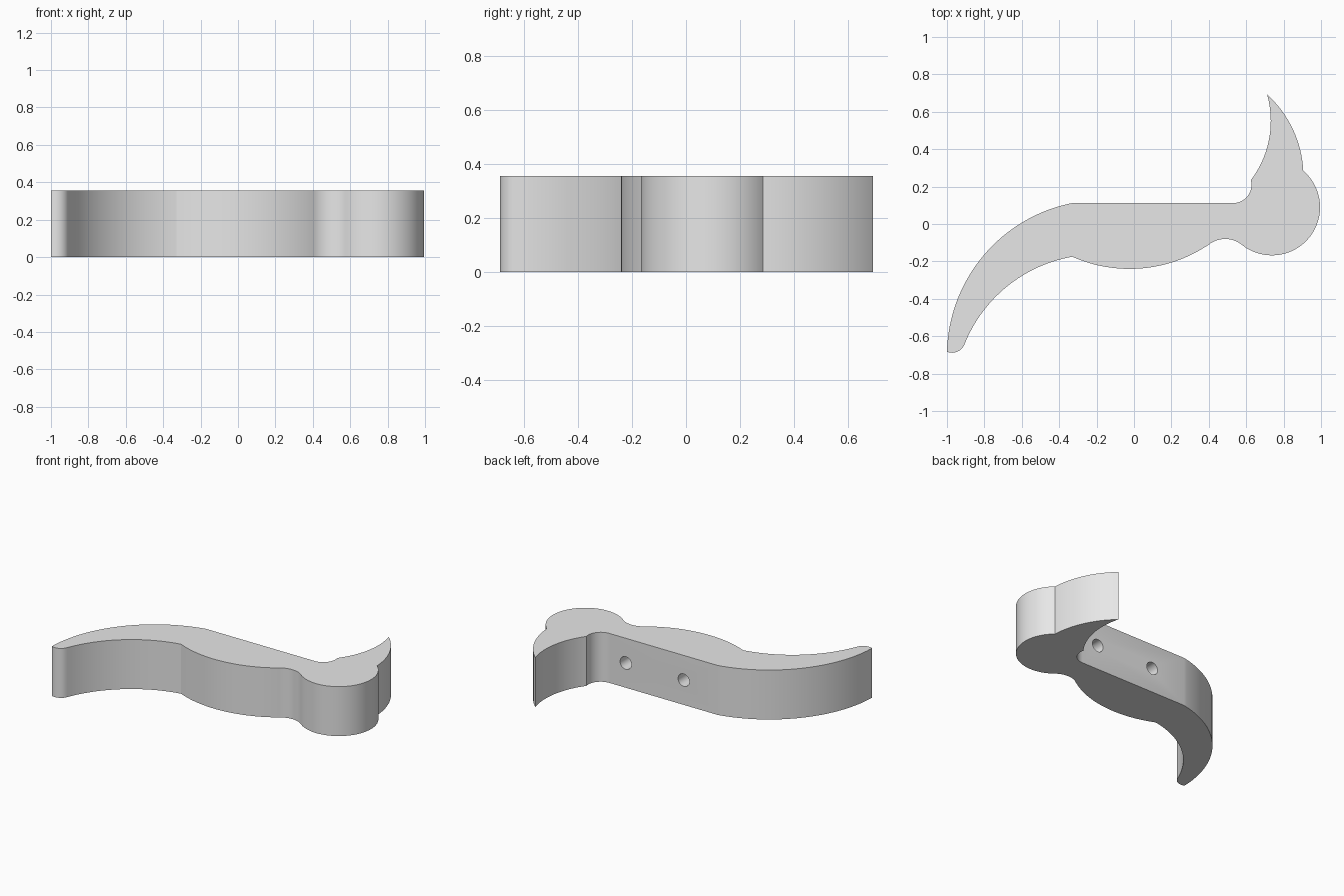
import bpy, bmesh, math
from mathutils import Vector

cube = bpy.data.objects.get("Cube")
if cube:
    bpy.data.objects.remove(cube, do_unlink=True)

HEIGHT = 0.355
TAU = math.tau


def arc(a, m, b, steps=24):
    """Points on the circle from a through m to b, leaving out b."""
    a, m, b = Vector(a), Vector(m), Vector(b)
    d = 2 * (a.x * (m.y - b.y) + m.x * (b.y - a.y) + b.x * (a.y - m.y))
    aa, mm, bb = a.length_squared, m.length_squared, b.length_squared
    c = Vector(((aa * (m.y - b.y) + mm * (b.y - a.y) + bb * (a.y - m.y)) / d,
                (aa * (b.x - m.x) + mm * (a.x - b.x) + bb * (m.x - a.x)) / d))
    start, mid, end = (math.atan2(p.y - c.y, p.x - c.x) for p in (a, m, b))
    sweep = (end - start) % TAU
    if (mid - start) % TAU > sweep:
        sweep -= TAU
    r = (a - c).length
    return [(c.x + r * math.cos(start + sweep * i / steps),
             c.y + r * math.sin(start + sweep * i / steps)) for i in range(steps)]


# Outline, anticlockwise from the tail tip: start of each arc and a point on it
arcs = [
    ((-1, -0.683), (-0.95, -0.685), 8),       # rounded tail end
    ((-0.905, -0.64), (-0.68, -0.335), 32),   # inside of tail
    ((-0.33, -0.175), (-0.02, -0.24), 32),    # belly
    ((0.40, -0.11), (0.49, -0.08), 16),       # neck
    ((0.575, -0.11), (0.97, -0.02), 48),      # round head
    ((0.905, 0.285), (0.835, 0.535), 24),     # outside of horn
    ((0.712, 0.692), (0.717, 0.43), 24),      # inside of horn
    ((0.625, 0.235), (0.604, 0.145), 12),     # corner below horn
    ((0.53, 0.112), None, 1),                 # flat back
    ((-0.33, 0.112), (-0.775, -0.135), 40),   # outside of tail
]
outline = []
for i, (start, through, steps) in enumerate(arcs):
    end = arcs[(i + 1) % len(arcs)][0]
    outline += arc(start, through, end, steps) if through else [start]

# Body, extruded from the outline
bm = bmesh.new()
base = bm.faces.new([bm.verts.new((x, y, 0)) for x, y in outline])
top = bmesh.ops.extrude_face_region(bm, geom=[base])["geom"]
bmesh.ops.translate(bm, vec=(0, 0, HEIGHT),
                    verts=[v for v in top if isinstance(v, bmesh.types.BMVert)])
bmesh.ops.recalc_face_normals(bm, faces=bm.faces)
mesh = bpy.data.meshes.new("hook_body")
bm.to_mesh(mesh)
bm.free()
body = bpy.data.objects.new("hook_body", mesh)
bpy.context.collection.objects.link(body)

grey = bpy.data.materials.new("plain_grey")
grey.use_nodes = True
colour = (0.8, 0.8, 0.8, 1)
grey.diffuse_color = colour
grey.node_tree.nodes["Principled BSDF"].inputs["Base Color"].default_value = colour
mesh.materials.append(grey)

# Two blind screw holes in the flat back
for x in (0.40, -0.06):
    bpy.ops.mesh.primitive_cylinder_add(vertices=32, radius=0.045, depth=0.26,
                                        location=(x, 0.112, HEIGHT / 2),
                                        rotation=(math.pi / 2, 0, 0))
    cutter = bpy.context.object
    cutter.name = "hole_cutter"
    cutter.hide_render = True
    cutter.data.materials.append(grey)
    cut = body.modifiers.new("screw_hole", "BOOLEAN")
    cut.operation = "DIFFERENCE"
    cut.solver = "EXACT"
    cut.object = cutter
    bpy.context.view_layer.objects.active = body
    bpy.ops.object.modifier_apply(modifier=cut.name)
    bpy.data.objects.remove(cutter, do_unlink=True)

# Smooth curved walls, keeping the corners sharp
bpy.ops.object.select_all(action="DESELECT")
body.select_set(True)
bpy.context.view_layer.objects.active = body
bpy.ops.object.shade_smooth_by_angle(angle=math.radians(20))
